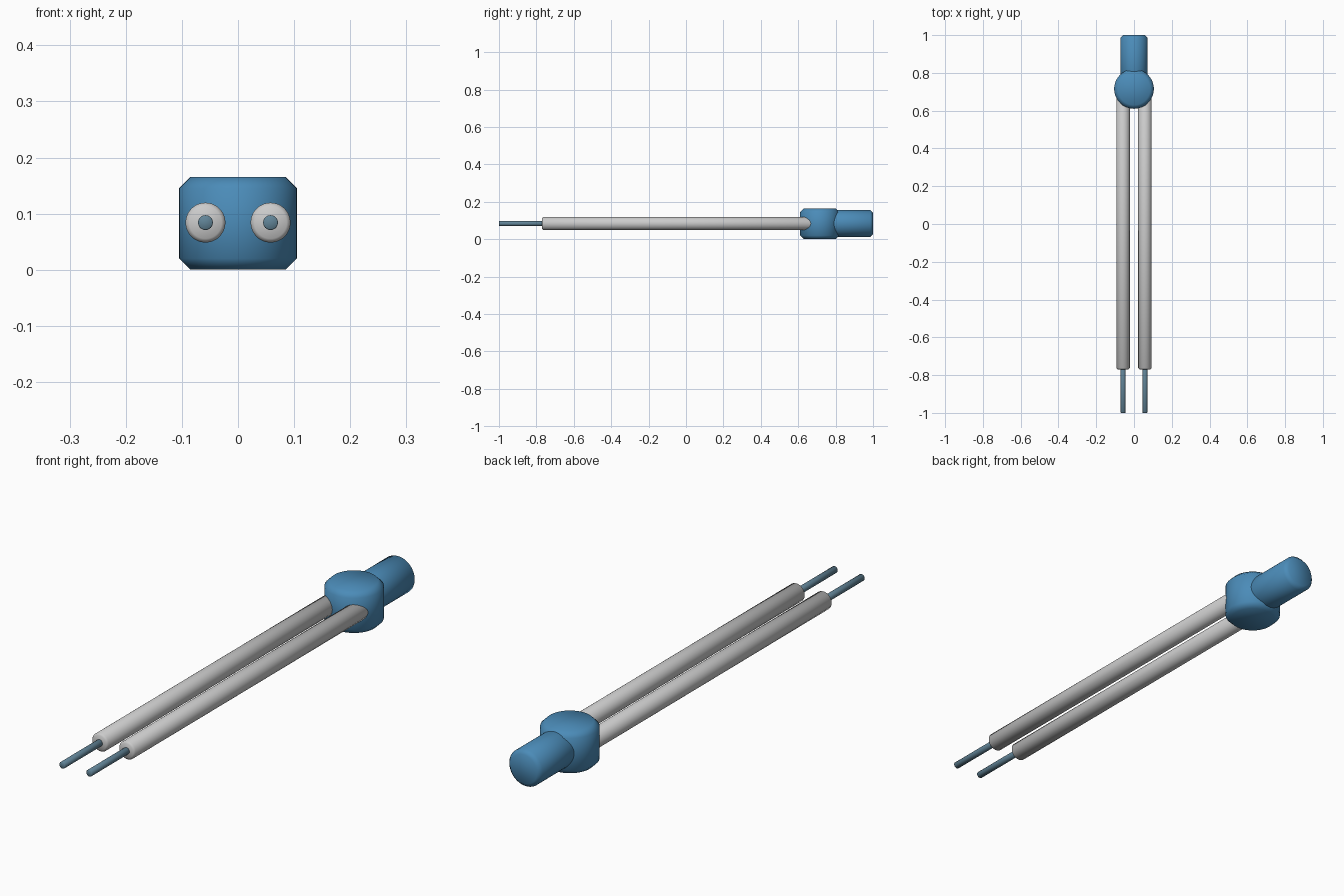
import bpy
from math import pi, radians

if "Cube" in bpy.data.objects:
    bpy.data.objects.remove(bpy.data.objects["Cube"])


def material(name, color):
    m = bpy.data.materials.new(name)
    m.diffuse_color = color
    m.use_nodes = True
    m.node_tree.nodes["Principled BSDF"].inputs["Base Color"].default_value = m.diffuse_color
    return m


blue = material("blue_coating", (0.07, 0.26, 0.48, 1))
metal = material("lead_metal", (0.12, 0.23, 0.31, 1))


def rod(name, start, end, radius, bevel=0.0, mat=None, sides=48):
    """Chamfered cylinder between two points, along y or z."""
    along_y = start[1] != end[1]
    length = abs(end[1] - start[1]) if along_y else abs(end[2] - start[2])
    centre = [(a + b) / 2 for a, b in zip(start, end)]
    bpy.ops.mesh.primitive_cylinder_add(
        vertices=sides, radius=radius, depth=length, location=centre,
        rotation=(pi / 2 if along_y else 0, 0, 0))
    ob = bpy.context.object
    ob.name = name
    if bevel:
        mod = ob.modifiers.new("edge_chamfer", 'BEVEL')
        mod.width = bevel
        mod.segments = 1
        mod.limit_method = 'ANGLE'
        mod.angle_limit = radians(40)
        bpy.ops.object.modifier_apply(modifier=mod.name)
    bpy.ops.object.shade_smooth_by_angle(angle=radians(60))
    if mat:
        ob.data.materials.append(mat)
    return ob


AXIS_Z = 0.084

# Upright drum and the round head behind it
rod("drum_body", (0, 0.715, 0), (0, 0.715, 0.165), 0.105, 0.02, blue, 64)
rod("head", (0, 0.70, AXIS_Z + 0.001), (0, 1.0, AXIS_Z + 0.001), 0.072, 0.015, blue)

# Pair of insulated leads with bare metal ends
for side, x in (("left", -0.058), ("right", 0.058)):
    rod(f"{side}_insulation", (x, -0.77, AXIS_Z), (x, 0.70, AXIS_Z), 0.0355, 0.007)
    rod(f"{side}_bare_lead", (x, -1.0, AXIS_Z), (x, -0.70, AXIS_Z), 0.0132, 0.002, metal, 32)
